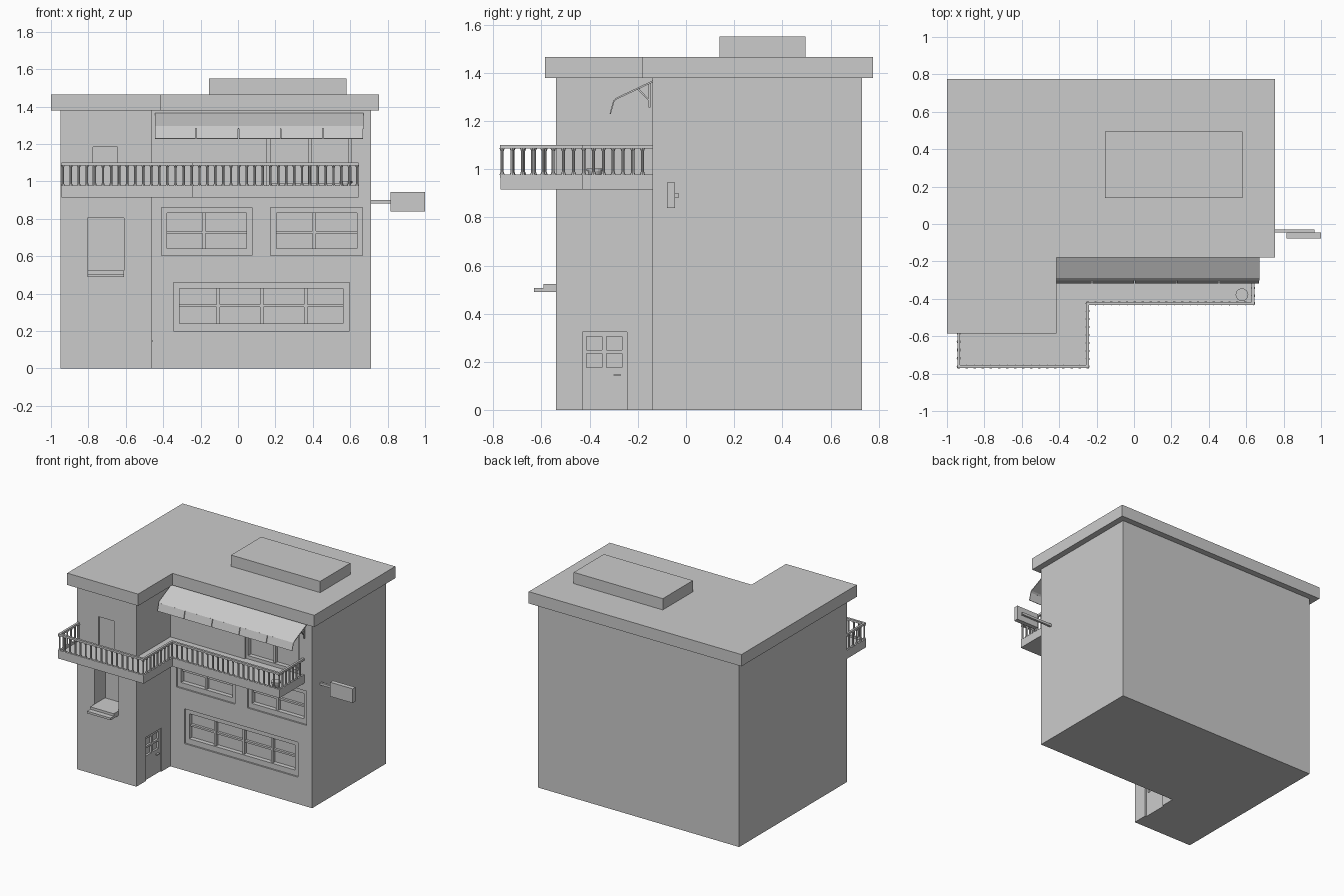
import bpy, bmesh, math
from mathutils import Vector

if "Cube" in bpy.data.objects:
    bpy.data.objects.remove(bpy.data.objects["Cube"])


def mesh_object(name, bm):
    bmesh.ops.recalc_face_normals(bm, faces=bm.faces)
    me = bpy.data.meshes.new(name)
    bm.to_mesh(me)
    bm.free()
    ob = bpy.data.objects.new(name, me)
    bpy.context.collection.objects.link(ob)
    return ob


def add_prism(bm, pts, vec):
    """Extrude a closed 3D outline along vec."""
    f = bm.faces.new([bm.verts.new(p) for p in pts])
    r = bmesh.ops.extrude_face_region(bm, geom=[f], use_keep_orig=True)
    vs = [g for g in r["geom"] if isinstance(g, bmesh.types.BMVert)]
    bmesh.ops.translate(bm, verts=vs, vec=vec)


def plan(name, pts, z0, z1):
    bm = bmesh.new()
    add_prism(bm, [(x, y, z0) for x, y in pts], (0, 0, z1 - z0))
    return mesh_object(name, bm)


def boxes(name, items):
    """One object from boxes given as (x0, x1, y0, y1, z0, z1)."""
    bm = bmesh.new()
    for x0, x1, y0, y1, z0, z1 in items:
        add_prism(bm, [(x0, y0, z0), (x1, y0, z0), (x1, y1, z0), (x0, y1, z0)], (0, 0, z1 - z0))
    return mesh_object(name, bm)


def side_profile(bm, pts, x0, x1):
    add_prism(bm, [(x0, y, z) for y, z in pts], (x1 - x0, 0, 0))


def lathe(bm, x, y, profile, n):
    rings = [[bm.verts.new((x + r * math.cos(2 * math.pi * i / n),
                            y + r * math.sin(2 * math.pi * i / n), z)) for i in range(n)]
             for r, z in profile]
    for a, b in zip(rings, rings[1:]):
        for i in range(n):
            bm.faces.new((a[i], a[(i + 1) % n], b[(i + 1) % n], b[i]))
    bm.faces.new(rings[0][::-1])
    bm.faces.new(rings[-1])


# L-shaped walls, roof slab and rooftop box
body = plan("walls", [(-.95, -.54), (-.46, -.54), (-.46, -.14), (.71, -.14), (.71, .73), (-.95, .73)], 0, 1.39)
plan("roof", [(-1, -.585), (-.415, -.585), (-.415, -.18), (.755, -.18), (.755, .775), (-1, .775)], 1.378, 1.466)
boxes("roof_box", [(-.155, .58, .14, .495, 1.46, 1.55)])

# Openings: name, x0, x1, z0, z1, upright bars, cross bars, border
WALL = -.14
windows = [
    ("upper_window_left", -.41, .075, .605, .86, [-.182], [.728], .03),
    ("upper_window_right", .175, .665, .605, .86, [.407], [.728], .03),
    ("lower_window", -.345, .595, .2, .46, [-.106, .127, .363], [.335], .033),
    ("balcony_window", .155, .605, .965, 1.3, [.383], [], .018),
]
cuts = [(x0, x1, WALL - .1, WALL + .045, z0, z1) for _, x0, x1, z0, z1, *_ in windows]
cuts += [
    (-.805, -.61, -.7, -.41, .52, .805),        # deep niche
    (-.775, -.645, -.7, -.525, .965, 1.185),    # balcony door
    (-.47, -.4, -.43, -.245, -.1, .325),        # street door
]
# Street door panes
cuts += [(-.485, -.4, y0, y1, z0, z1) for y0, y1 in ((-.412, -.348), (-.33, -.265))
         for z0, z1 in ((.178, .235), (.25, .305))]
for c in cuts:
    cutter = boxes("cutter", [c])
    cutter.hide_render = True
    m = body.modifiers.new("opening", "BOOLEAN")
    m.operation, m.solver, m.object = "DIFFERENCE", "EXACT", cutter
    bpy.context.view_layer.objects.active = body
    bpy.ops.object.modifier_apply(modifier=m.name)
    bpy.data.objects.remove(cutter)

# Window frames and bars
for name, x0, x1, z0, z1, ups, crosses, b in windows:
    y0, y1 = WALL + .012, WALL + .048
    parts = [(x0, x0 + b, y0, y1, z0, z1), (x1 - b, x1, y0, y1, z0, z1),
             (x0 + b, x1 - b, y0, y1, z0, z0 + b + .007), (x0 + b, x1 - b, y0, y1, z1 - b, z1)]
    parts += [(u - .009, u + .009, y0 + .01, y1, z0 + b, z1 - b) for u in ups]
    parts += [(x0 + b, x1 - b, y0 + .015, y1, c - .007, c + .007) for c in crosses]
    boxes(name, parts)

# Stepped sill and door handle
boxes("niche_sill", [(-.805, -.61, -.63, -.53, .49, .506), (-.805, -.61, -.592, -.42, .504, .524)])
boxes("door_handle", [(-.475, -.455, -.3, -.27, .143, .149)])

# Balcony floor
plan("balcony_floor", [(-.945, -.535), (-.945, -.77), (-.24, -.77), (-.24, -.432), (.645, -.432),
                       (.645, -.135), (-.465, -.135), (-.465, -.535)], .915, .965)

# Balcony railing following the floor edge
path = [Vector(p) for p in [(-.937, -.54), (-.937, -.763), (-.248, -.763),
                            (-.248, -.424), (.637, -.424), (.637, -.14)]]
rails, w = [], .008
bm = bmesh.new()
for a, b in zip(path, path[1:]):
    xs, ys = sorted((a.x, b.x)), sorted((a.y, b.y))
    for z0, z1 in ((.963, .978), (1.085, 1.1)):
        rails.append((xs[0] - w, xs[1] + w, ys[0] - w, ys[1] + w, z0, z1))
    n = round((b - a).length / .0425)
    for i in range(n):
        p = a.lerp(b, i / n)
        lathe(bm, p.x, p.y, [(.011, .976), (.0065, .99), (.0065, 1.075), (.011, 1.087)], 8)
mesh_object("balusters", bm)
boxes("railings", rails)

# Awning with a split hanging edge
bm = bmesh.new()
side_profile(bm, [(-.138, 1.368), (-.29, 1.296), (-.302, 1.283), (-.297, 1.281), (-.287, 1.29), (-.138, 1.36)],
             -.445, .67)
edges = [-.445, -.225, .003, .229, .455, .67]
for x0, x1 in zip(edges, edges[1:]):
    side_profile(bm, [(-.302, 1.284), (-.317, 1.229), (-.312, 1.228), (-.297, 1.282)], x0 + .002, x1 - .002)
mesh_object("awning", bm)

# Awning brackets at both ends
bm = bmesh.new()
for x in (-.43, .645):
    side_profile(bm, [(-.155, 1.255), (-.148, 1.255), (-.148, 1.358), (-.155, 1.358)], x, x + .01)
    side_profile(bm, [(-.152, 1.279), (-.152, 1.288), (-.195, 1.335), (-.202, 1.331)], x, x + .01)
mesh_object("awning_brackets", bm)

# Flower pot on the balcony
bm = bmesh.new()
lathe(bm, .577, -.378, [(.022, .965), (.03, .992), (.034, .992), (.034, 1.003)], 16)
mesh_object("flower_pot", bm)

# Hanging sign on the right wall
boxes("sign_arm", [(.7, .965, -.046, -.03, .882, .9)])
boxes("sign_board", [(.815, 1.0, -.078, -.045, .838, .944)])
